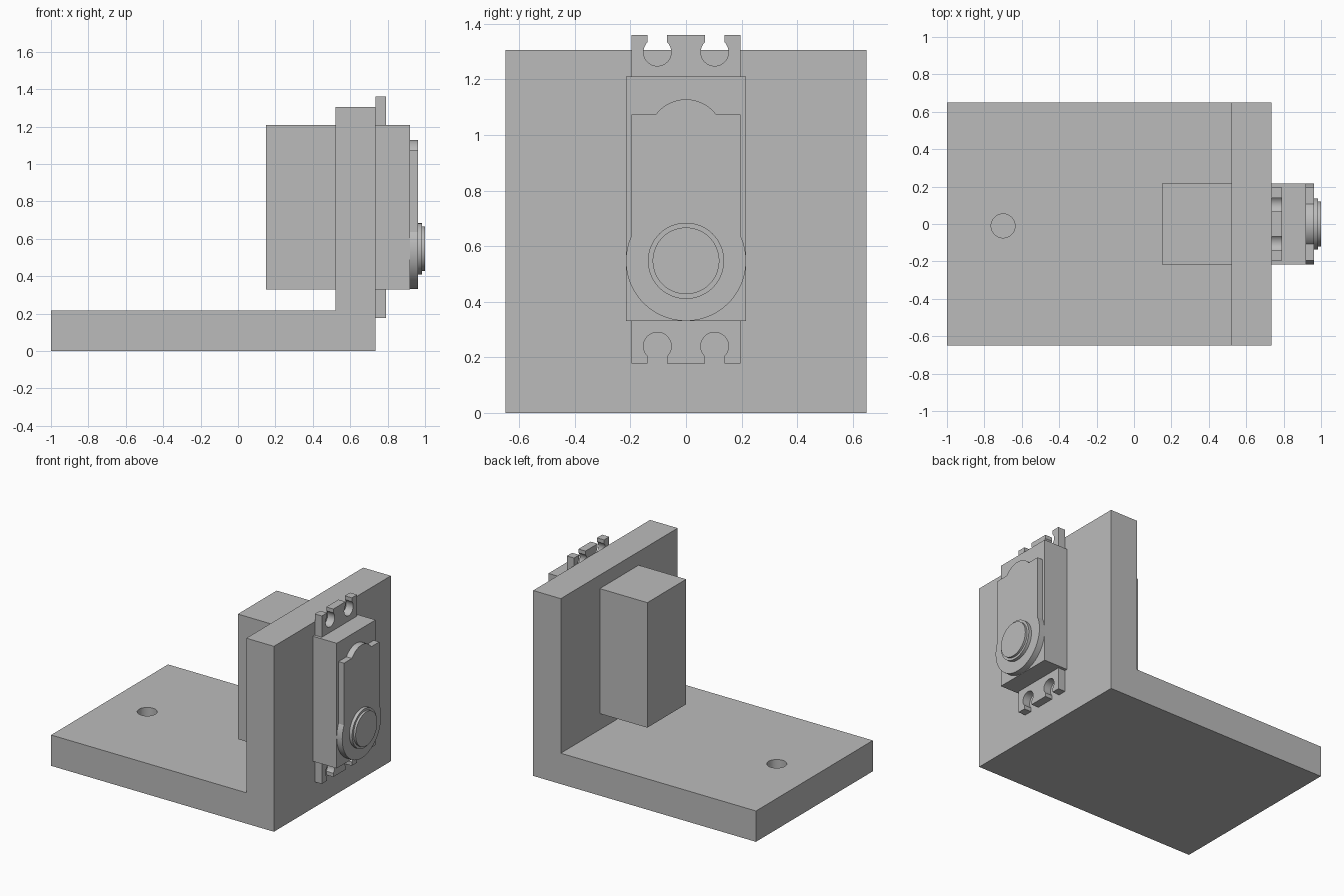
import bpy, bmesh
from math import sin, cos, radians, acos, asin, degrees

if "Cube" in bpy.data.objects:
    bpy.data.objects.remove(bpy.data.objects["Cube"])

grey = bpy.data.materials.new("plain grey")
grey.use_nodes = True
colour = (0.5, 0.5, 0.5, 1)
grey.diffuse_color = colour
grey.node_tree.nodes["Principled BSDF"].inputs["Base Color"].default_value = colour


def arc(cy, cz, r, start, end, steps=32):
    """Points along a circular arc, angles in degrees."""
    angles = [radians(start + (end - start) * i / steps) for i in range(steps + 1)]
    return [(cy + r * cos(a), cz + r * sin(a)) for a in angles]


def circle(cy, cz, r):
    return arc(cy, cz, r, 0, 360, 64)[:-1]


def rect(y, z0, z1):
    return [(-y, z0), (y, z0), (y, z1), (-y, z1)]


def prism(name, outline, low, high, axis="x"):
    """Extrude a closed 2D outline along the chosen axis."""
    place = {"x": lambda a, b: (low, a, b),
             "y": lambda a, b: (a, low, b),
             "z": lambda a, b: (a, b, low)}[axis]
    bm = bmesh.new()
    face = bm.faces.new([bm.verts.new(place(a, b)) for a, b in outline])
    made = bmesh.ops.extrude_face_region(bm, geom=[face])["geom"]
    shift = [high - low if axis == k else 0 for k in "xyz"]
    bmesh.ops.translate(bm, vec=shift,
                        verts=[v for v in made if isinstance(v, bmesh.types.BMVert)])
    bmesh.ops.recalc_face_normals(bm, faces=bm.faces)
    mesh = bpy.data.meshes.new(name)
    bm.to_mesh(mesh)
    bm.free()
    mesh.materials.append(grey)
    obj = bpy.data.objects.new(name, mesh)
    bpy.context.collection.objects.link(obj)
    return obj


# L-shaped bracket with a blind round hole in the foot
bracket = prism("bracket", [(-1, 0), (0.735, 0), (0.735, 1.305), (0.52, 1.305),
                            (0.52, 0.217), (-1, 0.217)], -0.65, 0.65, "y")
cutter = prism("hole_cutter", circle(-0.7, -0.01, 0.064), 0.005, 0.4, "z")
cutter.hide_render = True
cutter.hide_set(True)
cut = bracket.modifiers.new("foot_hole", "BOOLEAN")
cut.operation = "DIFFERENCE"
cut.solver = "EXACT"
cut.object = cutter

# Motor body passing through the upright
body = prism("motor_body", rect(0.216, 0.33, 1.21), 0.15, 0.92)

# Mounting flange with two keyhole slots at each end
top, mid, hole_z, hole_r, slot = 1.36, 0.769, 1.298, 0.05, 0.035
mouth = degrees(acos(slot / hole_r))
edge = [(-0.196, top)]
for y in (-0.103, 0.103):
    edge += [(y - slot, top)]
    edge += arc(y, hole_z, hole_r, 180 - mouth, 360 + mouth)
    edge += [(y + slot, top)]
edge += [(0.196, top)]
flange = prism("mounting_flange", edge + [(-y, 2 * mid - z) for y, z in edge], 0.735, 0.79)

# Raised face plate: round bottom, straight sides, small dome on top
shaft_z, round_r, side = 0.547, 0.216, 0.196
join = degrees(acos(side / round_r))
dome_r, dome_z, shoulder = 0.135, 0.993, 1.074
rise = degrees(asin((shoulder - dome_z) / dome_r))
plate = prism("face_plate",
              arc(0, shaft_z, round_r, 180 - join, 360 + join, 64)
              + [(side, shoulder)]
              + arc(0, dome_z, dome_r, rise, 180 - rise)
              + [(-side, shoulder)], 0.92, 0.963)

# Stepped output shaft
collar = prism("shaft_collar", circle(0, shaft_z, 0.137), 0.963, 0.985)
cap = prism("shaft_cap", circle(0, shaft_z, 0.12), 0.985, 1.0)

# Smooth the round walls, keep the corners crisp
bpy.ops.object.select_all(action="DESELECT")
for obj in (flange, plate, collar, cap):
    obj.select_set(True)
bpy.context.view_layer.objects.active = plate
bpy.ops.object.shade_smooth_by_angle(angle=radians(20))
